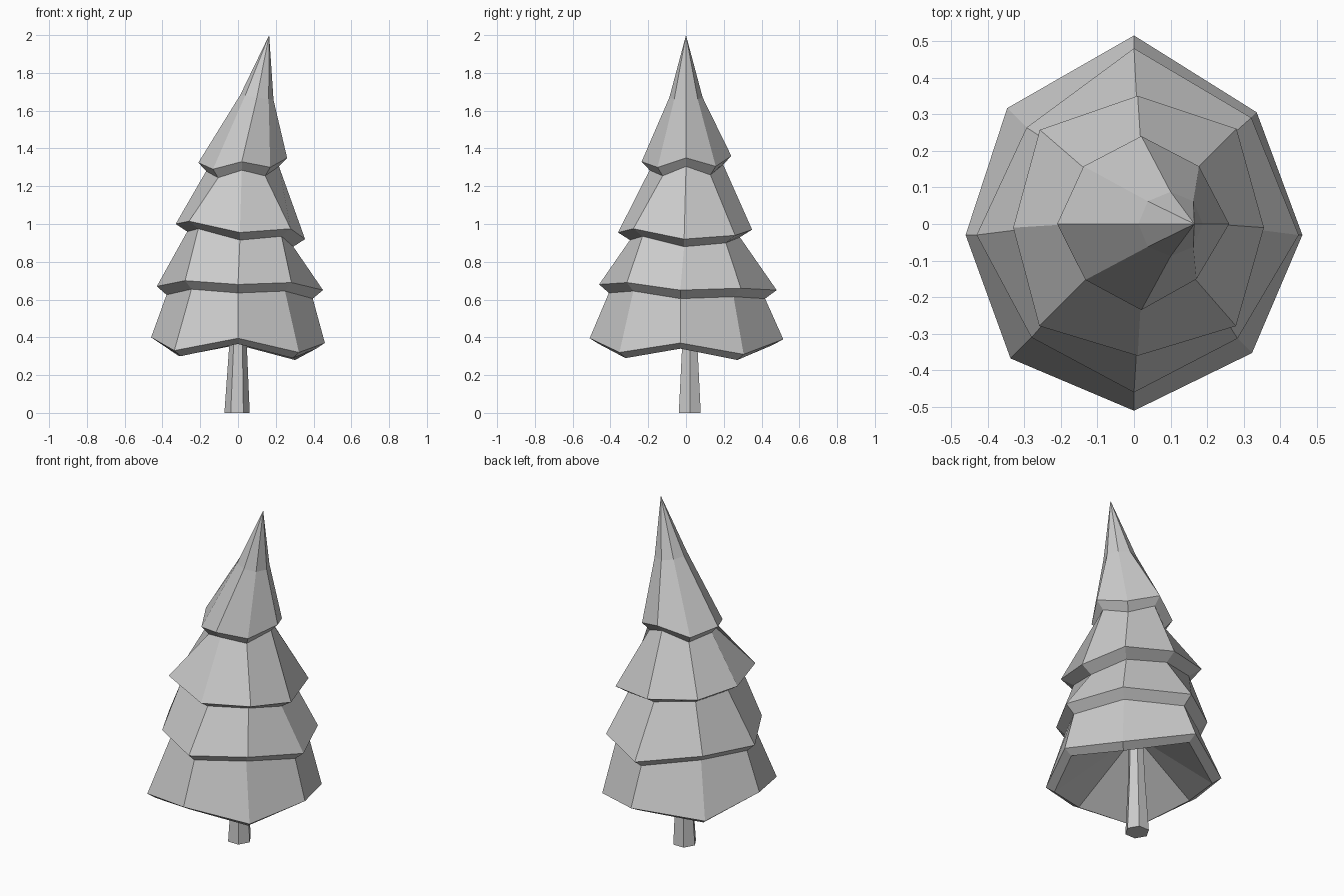
import bpy
import bmesh
import math
from mathutils import Vector

cube = bpy.data.objects.get("Cube")
if cube:
    bpy.data.objects.remove(cube, do_unlink=True)

grey = bpy.data.materials.new("light_grey")
grey.use_nodes = True
colour = (0.6, 0.6, 0.6, 1)
grey.diffuse_color = colour
grey.node_tree.nodes["Principled BSDF"].inputs["Base Color"].default_value = colour


def ring(centre, radii, heights):
    """Points round a centre, starting at +x and turning towards +y."""
    count = len(radii)
    return [Vector((centre[0] + r * math.cos(math.tau * i / count),
                    centre[1] + r * math.sin(math.tau * i / count), z))
            for i, (r, z) in enumerate(zip(radii, heights))]


def tucked(points, centre, scale, drop):
    """Copy of a rim drawn in towards its centre and lowered."""
    middle = Vector((centre[0], centre[1], 0))
    result = []
    for p in points:
        q = middle + (p - middle) * scale
        q.z = p.z - drop
        result.append(q)
    return result


def skin(name, rings, start_tip=None, end_tip=None):
    """Bridge successive rings; close each end with a tip or a flat cap."""
    bm = bmesh.new()
    loops = [[bm.verts.new(p) for p in points] for points in rings]
    count = len(loops[0])
    for low, high in zip(loops, loops[1:]):
        for i in range(count):
            j = (i + 1) % count
            bm.faces.new((low[i], low[j], high[j], high[i]))
    for loop, tip in ((loops[0], start_tip), (loops[-1], end_tip)):
        if tip is None:
            bm.faces.new(loop)
        else:
            point = bm.verts.new(tip)
            for i in range(count):
                bm.faces.new((loop[i], loop[(i + 1) % count], point))
    bmesh.ops.recalc_face_normals(bm, faces=bm.faces)
    mesh = bpy.data.meshes.new(name)
    bm.to_mesh(mesh)
    bm.free()
    mesh.materials.append(grey)
    obj = bpy.data.objects.new(name, mesh)
    bpy.context.collection.objects.link(obj)
    return obj


# Uneven rims of the branch tiers: centre, radii, heights, tuck scale, tuck drop
tiers = [
    ((0, -.03), (.46, .474, .545, .49, .46, .477, .48, .456),
     (.37, .31, .39, .33, .4, .33, .395, .32), .9, .03),
    ((0, -.03), (.45, .453, .51, .415, .43, .396, .43, .4),
     (.65, .66, .65, .68, .67, .7, .68, .69), .88, .045),
    ((.01, -.01), (.345, .382, .36, .378, .34, .38, .35, .38),
     (.92, .94, .97, 1, 1, 1.015, .955, .975), .82, .04),
    ((.02, 0), (.24, .223, .24, .223, .23, .216, .235, .213),
     (1.35, 1.305, 1.36, 1.3, 1.325, 1.29, 1.33, 1.3), .82, .045),
]

# Foliage: each tier tucks under its rim and runs up to the next one
layers = []
for centre, radii, heights, scale, drop in tiers:
    rim = ring(centre, radii, heights)
    layers += [tucked(rim, centre, scale, drop), rim]

# Slender leaning top, with a hollow underside
neck = ring((.1, 0), [.088] * 8, [1.67] * 8)
for p in neck:
    p.z -= (p.x - .1) * .15
layers.append(neck)
skin("foliage", layers, start_tip=(0, .01, .6), end_tip=(.165, 0, 2))

# Tapered six-sided trunk
skin("trunk", [ring((-.005, .02), [.067] * 6, [0] * 6),
               ring((0, .02), [.047] * 6, [.35] * 6),
               ring((0, .015), [.04] * 6, [.62] * 6)])
